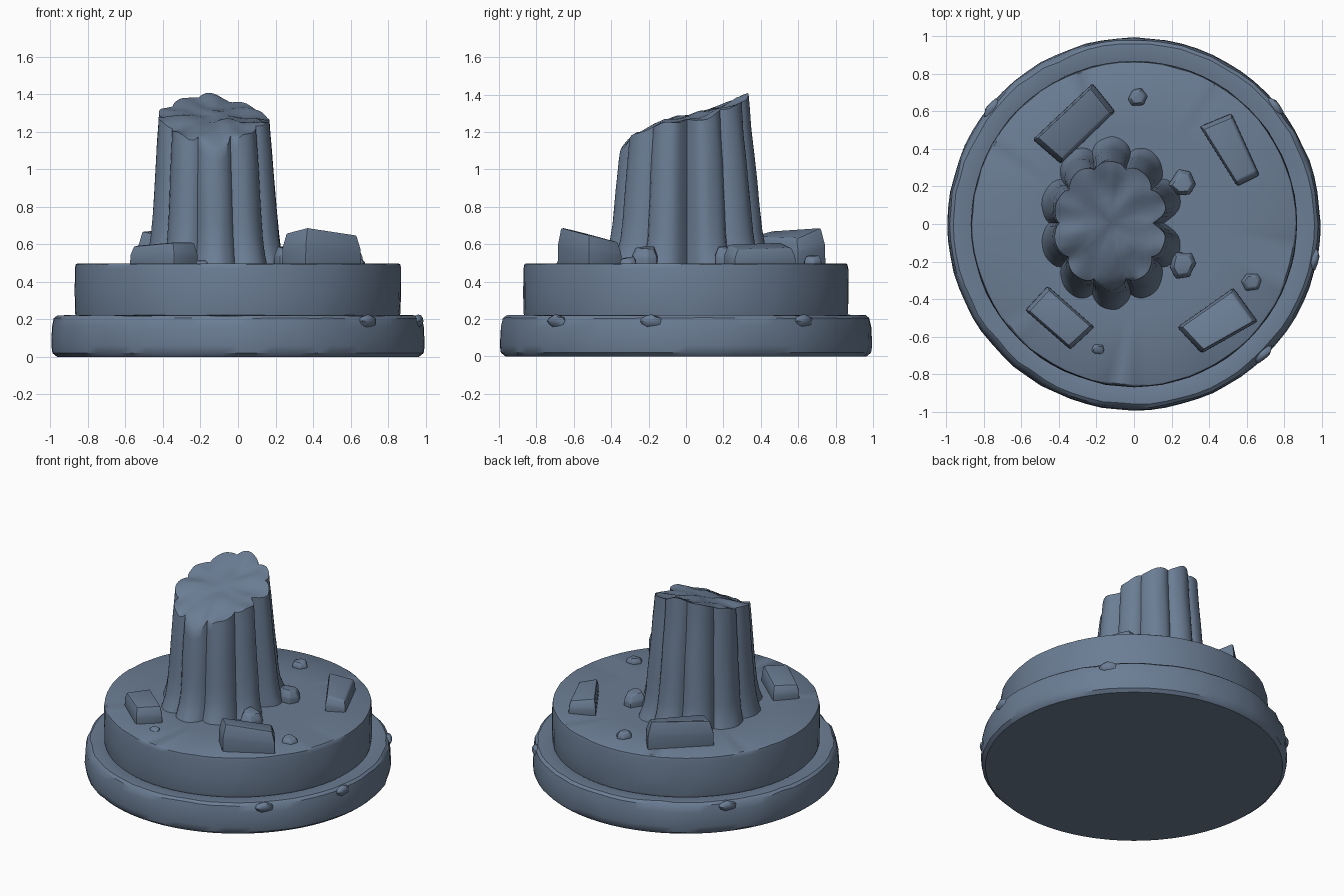
import bpy, bmesh, math, random
from mathutils import noise, Vector

if "Cube" in bpy.data.objects:
    bpy.data.objects.remove(bpy.data.objects["Cube"])

random.seed(4)
stone = bpy.data.materials.new("slate_stone")
stone.diffuse_color = (0.147, 0.205, 0.296, 1)
stone.use_nodes = True
stone.node_tree.nodes["Principled BSDF"].inputs["Base Color"].default_value = stone.diffuse_color


def finish(bm, name, angle=35):
    bmesh.ops.recalc_face_normals(bm, faces=bm.faces)
    me = bpy.data.meshes.new(name)
    bm.to_mesh(me)
    bm.free()
    me.materials.append(stone)
    ob = bpy.data.objects.new(name, me)
    bpy.context.collection.objects.link(ob)
    bpy.ops.object.select_all(action='DESELECT')
    bpy.context.view_layer.objects.active = ob
    ob.select_set(True)
    bpy.ops.object.shade_smooth_by_angle(angle=math.radians(angle))
    return ob


def loft(bm, rings):
    """Skin a list of closed rings and cap both ends."""
    loops = [[bm.verts.new(p) for p in ring] for ring in rings]
    n = len(loops[0])
    for a, b in zip(loops, loops[1:]):
        for i in range(n):
            j = (i + 1) % n
            bm.faces.new((a[i], a[j], b[j], b[i]))
    bm.faces.new(loops[0][::-1])
    bm.faces.new(loops[-1])


def wear(x, y, z, scale):
    return noise.noise(Vector((x, y, z)) * scale)


# Round plinth steps with slightly chipped edges
def disc(name, profile, seed):
    bm, rings, n = bmesh.new(), [], 72
    for r, z, chip in profile:
        ring = []
        for i in range(n):
            a = math.tau * i / n
            w = wear(math.cos(a) + seed, math.sin(a), z * 0.5, 5) * chip
            ring.append(((r - abs(w)) * math.cos(a), (r - abs(w)) * math.sin(a), z + w * 0.25 * (z > 0.1)))
        rings.append(ring)
    loft(bm, rings)
    return finish(bm, name)


disc("lower_step", [(0.965, 0.0, 0), (0.99, 0.02, 0.02), (0.996, 0.06, 0.012), (0.992, 0.16, 0.012),
                    (0.985, 0.205, 0.03), (0.965, 0.22, 0.02), (0.88, 0.222, 0), (0.85, 0.21, 0)], 0)
disc("upper_step", [(0.86, 0.2, 0), (0.87, 0.23, 0.01), (0.871, 0.34, 0.008), (0.87, 0.47, 0.01),
                    (0.866, 0.493, 0.012), (0.855, 0.498, 0), (0.5, 0.498, 0)], 7)


# Broken fluted column: ten lobes, flared foot, sloping fracture
def lerp_table(table, v):
    for (a, p), (b, q) in zip(table, table[1:]):
        if v <= b:
            t = max(0, (v - a) / (b - a))
            return p + (q - p) * t
    return table[-1][1]


SLOPE = [(-0.40, 1.03), (-0.35, 1.10), (-0.29, 1.18), (-0.2, 1.21), (-0.13, 1.255),
         (0.05, 1.295), (0.2, 1.345), (0.34, 1.40)]


def fracture(x, y):
    h = lerp_table(SLOPE, y) - 0.16 * max(0, x + 0.12) * max(0, y + 0.2) / 0.4
    return h + 0.02 * wear(x, y, 3, 9)


FOOT = [(0.49, 0.385, 0.465), (0.53, 0.375, 0.445), (0.59, 0.36, 0.415), (0.7, 0.347, 0.40),
        (0.85, 0.336, 0.385), (1.0, 0.325, 0.37), (1.2, 0.31, 0.345), (1.42, 0.295, 0.33)]


def column_point(a, z, s=1.0):
    rx = lerp_table([(f[0], f[1]) for f in FOOT], z)
    ry = lerp_table([(f[0], f[2]) for f in FOOT], z)
    lobe = 0.045 + 0.015 * (1.2 - z)
    k = 1 - lobe * 2.4 * (1 - abs(math.cos(5 * a + math.pi / 2)) ** 0.7)
    # the deeper worn gap on the right side
    d = math.atan2(math.sin(a), math.cos(a))
    k -= 0.14 * math.exp(-(d / 0.13) ** 2)
    k += 0.012 * wear(math.cos(a), math.sin(a), z, 6)
    cx = -0.12 - 0.01 * (z - 0.5)
    return cx + rx * k * s * math.cos(a), 0.005 + ry * k * s * math.sin(a)


bm, rings, n = bmesh.new(), [], 120
angles = [math.tau * i / n for i in range(n)]
tops = []
for a in angles:
    h = 1.25
    for _ in range(6):
        h = fracture(*column_point(a, h))
    tops.append(h)
for t in (0, 0.04, 0.1, 0.2, 0.35, 0.5, 0.65, 0.8, 0.92, 1):
    rings.append([(*column_point(a, 0.49 + t * (h - 0.49)), 0.49 + t * (h - 0.49))
                  for a, h in zip(angles, tops)])
for s in (0.93, 0.8, 0.6, 0.4, 0.2, 0.03):
    ring = []
    for a, h in zip(angles, tops):
        x, y = column_point(a, h, s)
        ring.append((x, y, fracture(x, y)))
    rings.append(ring)
loft(bm, rings)
finish(bm, "broken_column", 45)


# Fallen blocks: base outline plus a height for each top corner
def block(name, base, heights, inset=0.12, bevel=0.014):
    cx = sum(p[0] for p in base) / len(base)
    cy = sum(p[1] for p in base) / len(base)
    rings = []
    for f, k in ((0, 1.0), (0.55, 0.99), (1, 1 - inset)):
        rings.append([(cx + (x - cx) * k, cy + (y - cy) * k, 0.48 + f * (h - 0.48))
                      for (x, y), h in zip(base, heights)])
    bm = bmesh.new()
    loft(bm, rings)
    bmesh.ops.bevel(bm, geom=bm.edges[:], offset=bevel, segments=2, affect='EDGES', profile=0.6)
    finish(bm, name, 40)


block("block_back_left", [(-0.54, 0.45), (-0.39, 0.32), (-0.10, 0.60), (-0.22, 0.75)],
      [0.67, 0.64, 0.63, 0.69])
block("block_back_right", [(0.35, 0.52), (0.55, 0.20), (0.67, 0.26), (0.52, 0.59)],
      [0.61, 0.60, 0.57, 0.58])
block("block_front_right", [(0.23, -0.55), (0.36, -0.69), (0.66, -0.52), (0.53, -0.34)],
      [0.66, 0.69, 0.65, 0.61])
block("block_front_left", [(-0.58, -0.46), (-0.34, -0.67), (-0.21, -0.55), (-0.46, -0.33)],
      [0.59, 0.61, 0.61, 0.60])


# Small rubble pieces
def pebble(name, x, y, r, top):
    pts = []
    for i in range(6):
        a = math.tau * i / 6 + random.uniform(-0.25, 0.25)
        q = r * random.uniform(0.85, 1.1)
        pts.append((x + q * math.cos(a), y + q * math.sin(a)))
    block(name, pts, [top + random.uniform(-0.012, 0.012) for _ in pts], 0.3, 0.008)


for i, (x, y, r, top) in enumerate([(0.26, 0.22, 0.08, 0.58), (0.26, -0.22, 0.08, 0.58),
                                    (0.02, 0.67, 0.055, 0.54), (0.63, -0.31, 0.058, 0.53),
                                    (-0.19, -0.67, 0.035, 0.51)]):
    pebble("rubble_%d" % (i + 1), x, y, r, top)


# Chips lodged on the rim of the lower step
def rim_chip(name, angle, r):
    bm = bmesh.new()
    bmesh.ops.create_icosphere(bm, subdivisions=2, radius=1)
    for v in bm.verts:
        p = v.co * (1 + 0.3 * wear(*v.co, 2))
        x, y = r + p.x * 0.03, p.y * 0.06
        v.co = (x * math.cos(angle) - y * math.sin(angle),
                x * math.sin(angle) + y * math.cos(angle), 0.19 + p.z * 0.035)
    finish(bm, name)


for i, deg in enumerate((40, 141, -11, -45)):
    rim_chip("rim_chip_%d" % (i + 1), math.radians(deg), 0.975)
